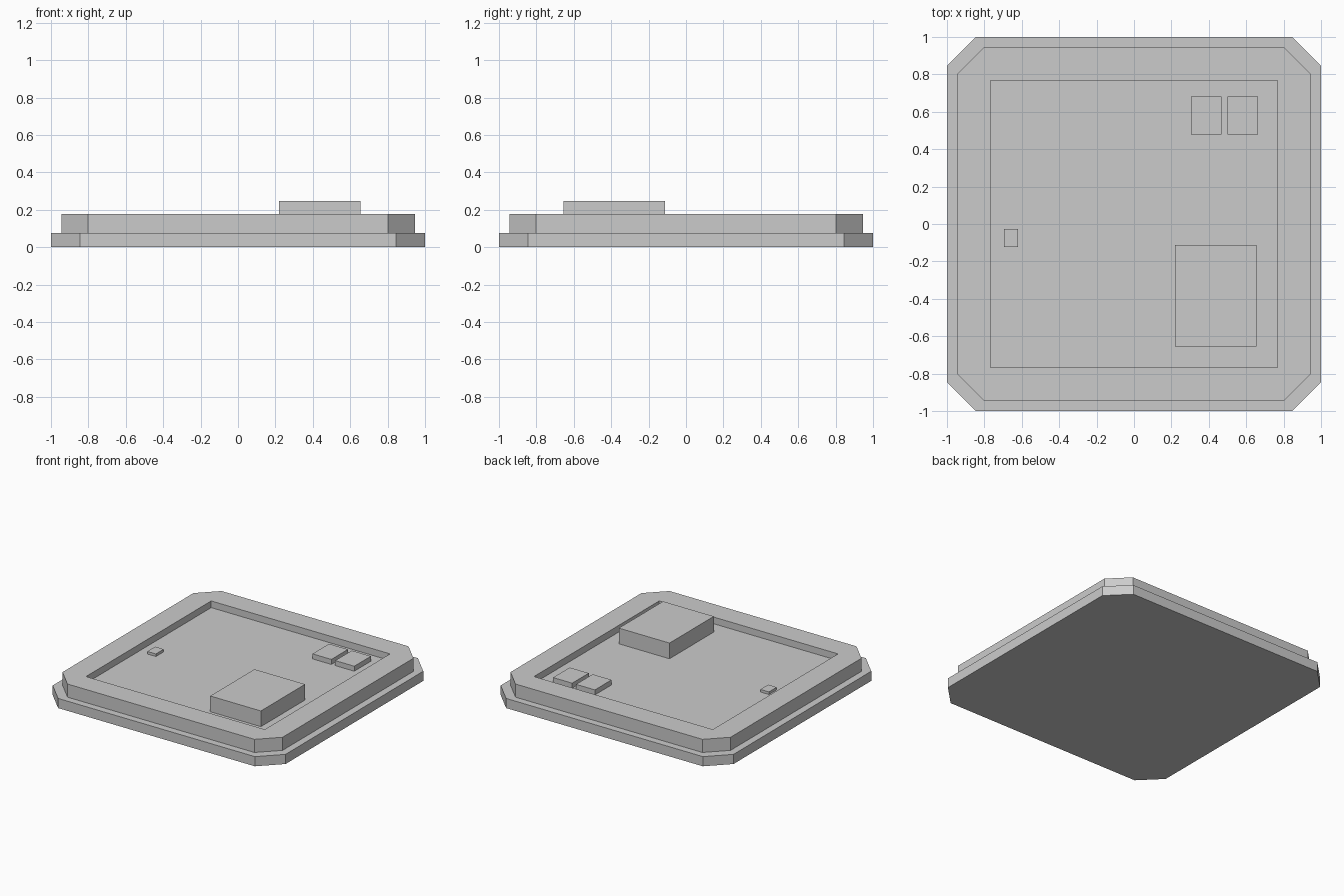
import bpy
import bmesh

default_cube = bpy.data.objects.get("Cube")
if default_cube:
    bpy.data.objects.remove(default_cube, do_unlink=True)

# One plain grey for every part
grey = bpy.data.materials.new("plain grey")
grey.use_nodes = True
colour = (0.6, 0.6, 0.6, 1.0)
grey.diffuse_color = colour
grey.node_tree.nodes["Principled BSDF"].inputs["Base Color"].default_value = colour

BASE_TOP, FLOOR, FRAME_TOP = 0.075, 0.125, 0.177


def prism(name, outline, bottom, top):
    """Extrude a counter-clockwise outline between two heights."""
    bm = bmesh.new()
    face = bm.faces.new([bm.verts.new((x, y, bottom)) for x, y in outline])
    extruded = bmesh.ops.extrude_face_region(bm, geom=[face], use_keep_orig=True)
    for item in extruded["geom"]:
        if isinstance(item, bmesh.types.BMVert):
            item.co.z = top
    bmesh.ops.recalc_face_normals(bm, faces=bm.faces)
    mesh = bpy.data.meshes.new(name)
    bm.to_mesh(mesh)
    bm.free()
    mesh.materials.append(grey)
    obj = bpy.data.objects.new(name, mesh)
    bpy.context.collection.objects.link(obj)
    return obj


def box(name, x0, x1, y0, y1, bottom, top):
    return prism(name, [(x0, y0), (x1, y0), (x1, y1), (x0, y1)], bottom, top)


def clipped_square(half, flat):
    """Square outline with its four corners cut off."""
    return [(flat, -half), (half, -flat), (half, flat), (flat, half),
            (-flat, half), (-half, flat), (-half, -flat), (-flat, -half)]


# Stepped body with clipped corners
prism("base_plate", clipped_square(1.0, 0.845), 0.0, BASE_TOP)
tray = prism("recessed_tray", clipped_square(0.945, 0.803), BASE_TOP, FRAME_TOP)

# Shallow square recess in the tray
cutter = box("recess_cutter", -0.768, 0.768, -0.768, 0.768, FLOOR, FRAME_TOP + 0.1)
cutter.hide_render = True
cut = tray.modifiers.new("recess", "BOOLEAN")
cut.operation = "DIFFERENCE"
cut.solver = "EXACT"
cut.object = cutter
bpy.context.view_layer.objects.active = tray
bpy.ops.object.modifier_apply(modifier=cut.name)
bpy.data.objects.remove(cutter, do_unlink=True)

# Blocks standing on the recess floor
box("large_block", 0.22, 0.655, -0.655, -0.112, FLOOR, 0.247)
box("inner_small_block", 0.305, 0.467, 0.478, 0.682, FLOOR, 0.164)
box("outer_small_block", 0.5, 0.664, 0.478, 0.682, FLOOR, 0.164)
box("tiny_block", -0.694, -0.62, -0.122, -0.026, FLOOR, 0.145)
